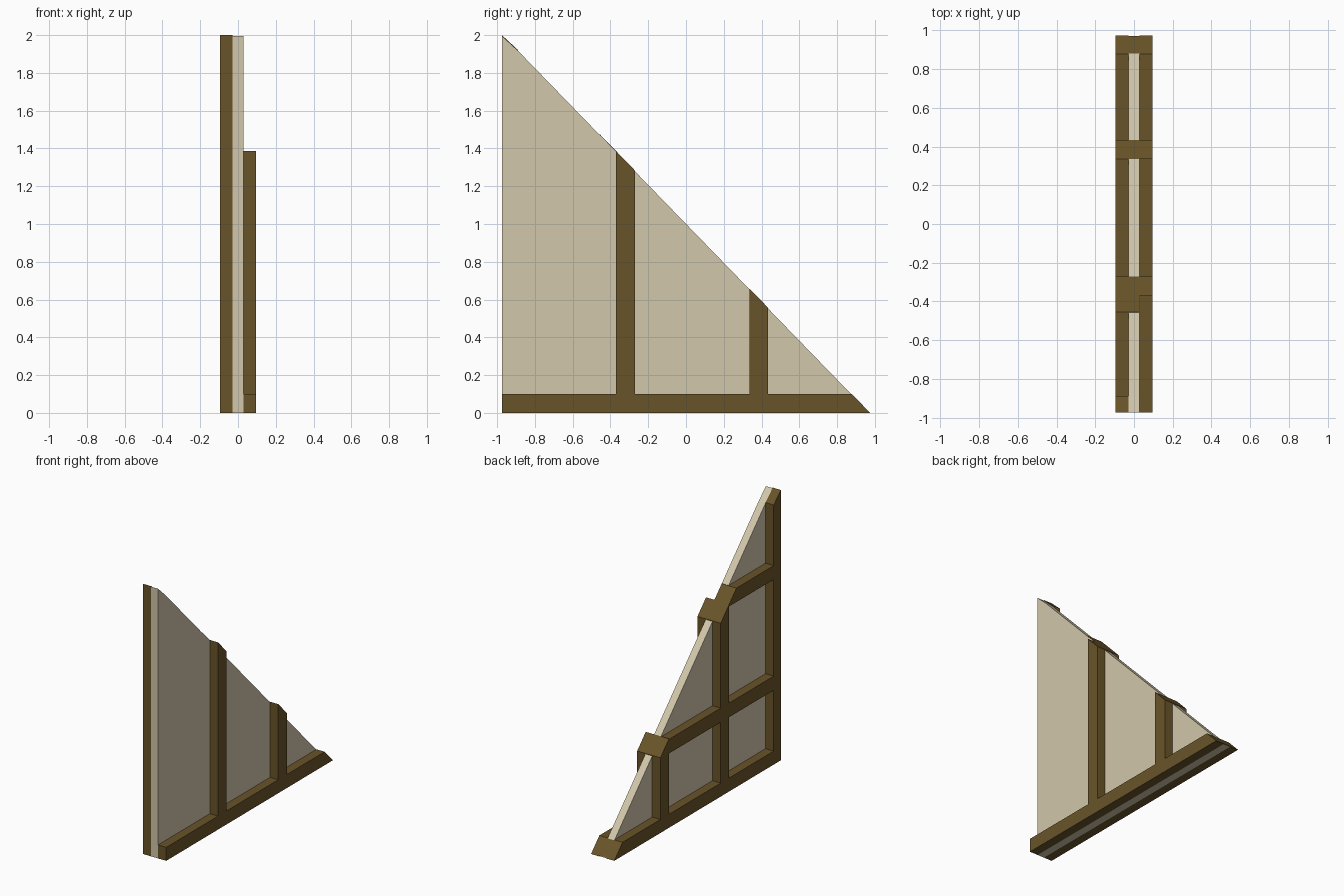
import bpy, bmesh
from mathutils import Vector

if "Cube" in bpy.data.objects:
    bpy.data.objects.remove(bpy.data.objects["Cube"])


def material(name, color):
    m = bpy.data.materials.new(name)
    m.diffuse_color = (*color, 1)
    m.use_nodes = True
    m.node_tree.nodes["Principled BSDF"].inputs["Base Color"].default_value = m.diffuse_color
    return m


WOOD = material("dark_timber", (0.14, 0.088, 0.022))
PLASTER = material("plaster", (0.64, 0.57, 0.41))

# Half sizes, and the roof slope as (y, z) points from peak to eave
Y, X, P = 0.975, 0.095, 0.028
SLOPE = [(-Y, 2.0), (-0.89, 1.922), (Y, 0.0)]


def part(name, x, y, z, mat, drop=0.0):
    """Box between the given ranges, trimmed along the roof slope."""
    bm = bmesh.new()
    bmesh.ops.create_cube(bm, size=1)
    for v in bm.verts:
        v.co = [r[0] + (c + 0.5) * (r[1] - r[0]) for c, r in zip(v.co, (x, y, z))]
    for (ya, za), (yb, zb) in zip(SLOPE, SLOPE[1:]):
        normal = Vector((0, za - zb, yb - ya)).normalized()
        cut = bmesh.ops.bisect_plane(
            bm, geom=bm.verts[:] + bm.edges[:] + bm.faces[:], dist=1e-5,
            plane_co=Vector((0, ya, za)) - normal * drop, plane_no=normal,
            clear_outer=True)
        edges = [e for e in cut["geom_cut"]
                 if isinstance(e, bmesh.types.BMEdge) and e.is_boundary]
        if edges:
            bmesh.ops.holes_fill(bm, edges=edges)
    bmesh.ops.recalc_face_normals(bm, faces=bm.faces[:])
    mesh = bpy.data.meshes.new(name)
    bm.to_mesh(mesh)
    bm.free()
    mesh.materials.append(mat)
    ob = bpy.data.objects.new(name, mesh)
    bpy.context.collection.objects.link(ob)
    return ob


LEFT, RIGHT = (-X, -P), (P, X)

# Plaster infill, just below the timber along the slope
part("plaster_panel", (-P, P), (-Y, Y), (0, 2.05), PLASTER, drop=0.003)

# Sill beams on both faces and the eave block joining them
part("sill_left", LEFT, (-Y, Y), (0, 0.1), WOOD)
part("sill_right", RIGHT, (-Y, Y), (0, 0.1), WOOD)
part("eave_block", (-P, P), (0.88, Y), (0.004, 0.1), WOOD)

# Posts through the wall, and the corner post on the left face only
part("tall_post", (-X, X), (-0.37, -0.27), (0.1, 2), WOOD)
part("short_post", (-X, X), (0.335, 0.435), (0.1, 2), WOOD)
part("corner_post", LEFT, (-Y, -0.89), (0.1, 2.05), WOOD)

# Rails on the left face
part("lower_rail_front", LEFT, (-0.89, -0.37), (0.55, 0.655), WOOD)
part("lower_rail_back", LEFT, (-0.27, 0.335), (0.55, 0.655), WOOD)
part("upper_rail", LEFT, (-0.89, -0.37), (1.37, 1.473), WOOD)
part("upper_rail_end", (-P, P - 0.002), (-0.46, -0.37), (1.37, 1.473), WOOD)
